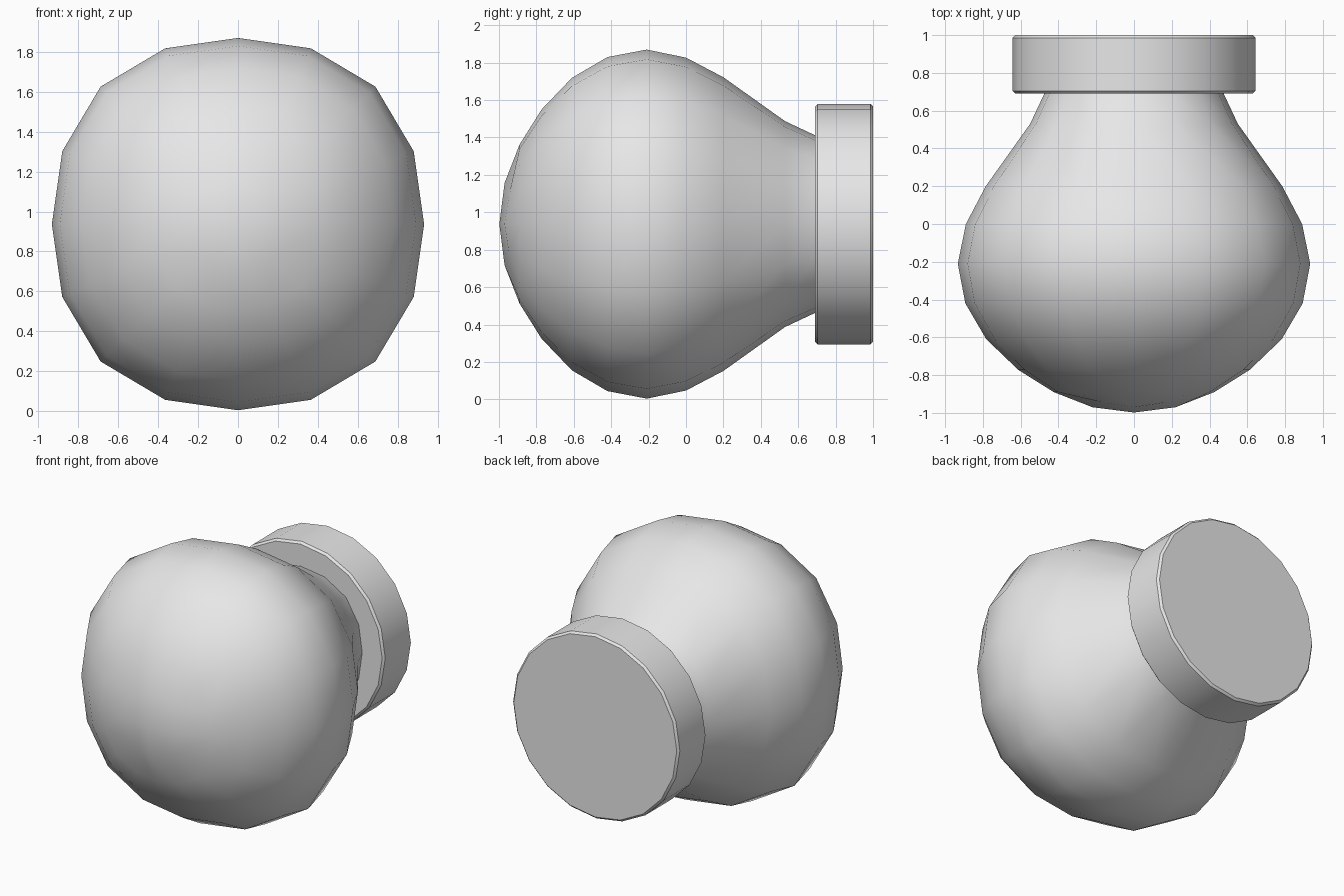
import bpy, bmesh
from math import sin, cos, pi
from mathutils import Matrix

cube = bpy.data.objects.get("Cube")
if cube:
    bpy.data.objects.remove(cube, do_unlink=True)

CENTRE_Z = 0.937
SEGMENTS = 16

grey = bpy.data.materials.new("light grey")
grey.use_nodes = True
colour = (0.8, 0.8, 0.8, 1)
grey.diffuse_color = colour
grey.node_tree.nodes["Principled BSDF"].inputs["Base Color"].default_value = colour


def finish(name, bm, angle):
    """Turn a bmesh into a smooth-shaded object."""
    bmesh.ops.recalc_face_normals(bm, faces=bm.faces)
    mesh = bpy.data.meshes.new(name)
    bm.to_mesh(mesh)
    bm.free()
    mesh.materials.append(grey)
    obj = bpy.data.objects.new(name, mesh)
    bpy.context.collection.objects.link(obj)
    bpy.ops.object.select_all(action='DESELECT')
    obj.select_set(True)
    bpy.context.view_layer.objects.active = obj
    bpy.ops.object.shade_smooth_by_angle(angle=angle)
    return obj


def ring(bm, y, radius, count):
    """Ring about the y axis, slightly fuller on the diagonals."""
    verts = []
    for k in range(count):
        a = 2 * pi * k / count
        r = radius * (1 + 0.044 * sin(2 * a) ** 2)
        verts.append(bm.verts.new((r * cos(a), y, CENTRE_Z + r * sin(a))))
    return verts


# Rounded grip narrowing into the neck: (y, radius)
profile = [(-0.89, 0.425), (-0.772, 0.613), (-0.61, 0.782), (-0.42, 0.893),
           (-0.21, 0.933), (0.0, 0.89), (0.2, 0.785), (0.53, 0.55),
           (0.69, 0.475), (0.75, 0.455)]
bm = bmesh.new()
rings = [ring(bm, y, r, SEGMENTS) for y, r in profile]
for a, b in zip(rings, rings[1:]):
    for k in range(SEGMENTS):
        n = (k + 1) % SEGMENTS
        bm.faces.new((a[k], a[n], b[n], b[k]))
bm.faces.new(rings[-1])

# Front cap as a square grid of quads
centre = bm.verts.new((0, -0.998, CENTRE_Z))
inner = ring(bm, -0.97, 0.22, 8)
for v in inner[1::2]:
    v.co.y = -0.945
outer = rings[0]
for e in range(0, 8, 2):
    nxt, c = (e + 2) % 8, e + 1
    bm.faces.new((centre, inner[e], inner[c], inner[nxt]))
    bm.faces.new((inner[e], outer[2 * e], outer[2 * e + 1], inner[c]))
    bm.faces.new((inner[c], outer[2 * c - 1], outer[2 * c], outer[2 * c + 1]))
    bm.faces.new((inner[c], outer[2 * c + 1], outer[2 * nxt], inner[nxt]))
finish("knob_grip", bm, pi / 3)

# Mounting plate at the back
bm = bmesh.new()
place = Matrix.Translation((0, 0.845, CENTRE_Z)) @ Matrix.Rotation(pi / 2, 4, 'X')
bmesh.ops.create_cone(bm, cap_ends=True, segments=20, radius1=0.643,
                      radius2=0.643, depth=0.31, matrix=place)
rims = [e for e in bm.edges if any(len(f.verts) > 4 for f in e.link_faces)]
bmesh.ops.bevel(bm, geom=rims, offset=0.014, segments=1, affect='EDGES')
finish("mounting_plate", bm, pi / 6)
